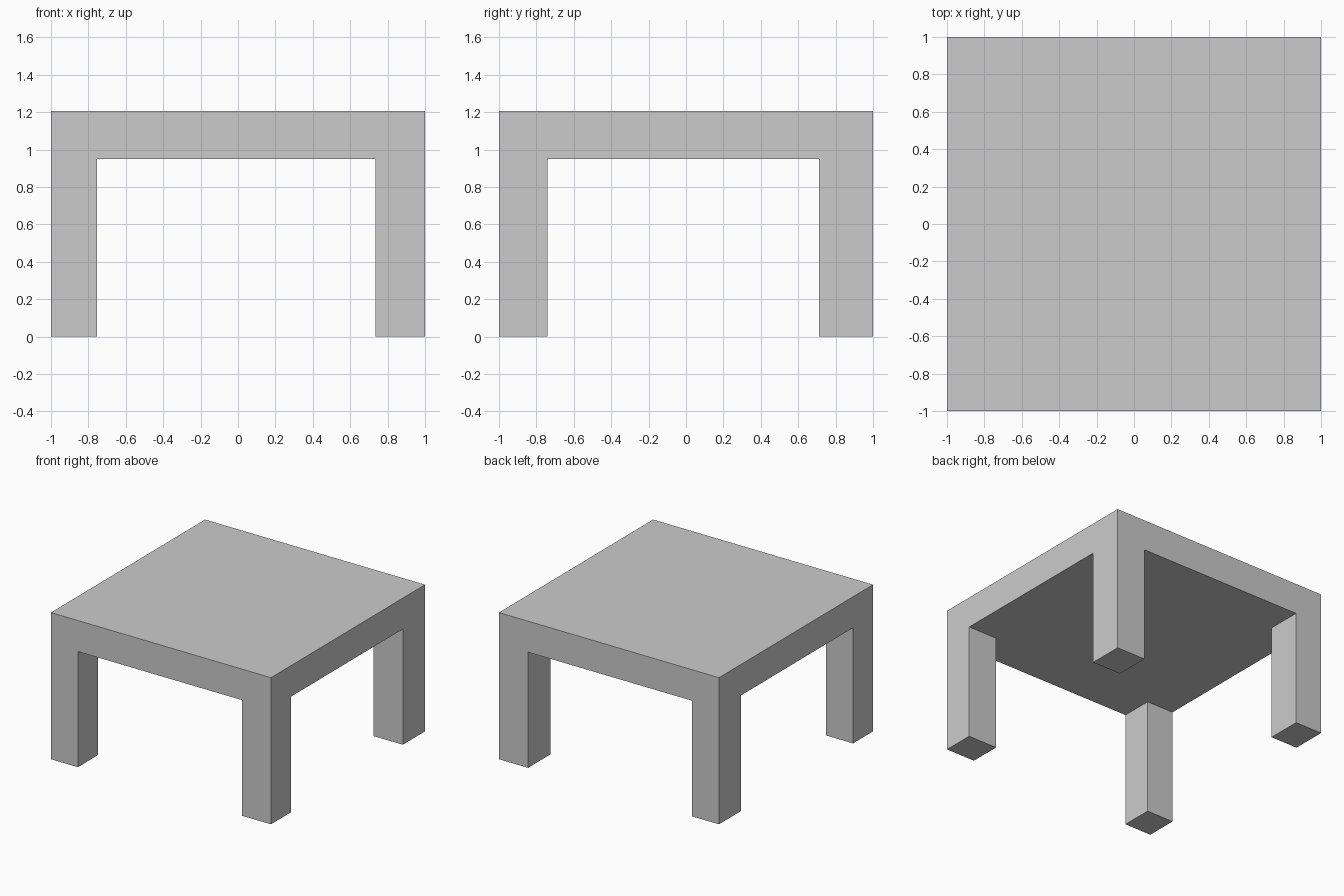
import bpy, bmesh, math
from mathutils import Matrix

if "Cube" in bpy.data.objects:
    bpy.data.objects.remove(bpy.data.objects["Cube"])

# Overall sizes: slab footprint, heights, and inner faces of the legs
TOP, UNDER = 1.205, 0.95
LEFT, RIGHT = -0.755, 0.735
FRONT, BACK = -0.74, 0.712

bm = bmesh.new()

# Table slab
thick = TOP - UNDER
bmesh.ops.create_cube(bm, size=1, matrix=Matrix.Translation((0, 0, UNDER + thick / 2))
                      @ Matrix.Diagonal((2, 2, thick, 1)))

# Score the slab along the inner faces of the legs
for co, normal in (((LEFT, 0, 0), (1, 0, 0)), ((RIGHT, 0, 0), (1, 0, 0)),
                   ((0, FRONT, 0), (0, 1, 0)), ((0, BACK, 0), (0, 1, 0))):
    bmesh.ops.bisect_plane(bm, geom=bm.verts[:] + bm.edges[:] + bm.faces[:],
                           plane_co=co, plane_no=normal)


def is_corner(face):
    c = face.calc_center_median()
    return (abs(c.z - UNDER) < 1e-4 and not LEFT < c.x < RIGHT
            and not FRONT < c.y < BACK)


# Legs: pull the four underside corners down to the floor
corners = [f for f in bm.faces if is_corner(f)]
for f in bmesh.ops.extrude_discrete_faces(bm, faces=corners)["faces"]:
    for v in f.verts:
        v.co.z = 0

# Merge coplanar faces into clean flat sides
bmesh.ops.remove_doubles(bm, verts=bm.verts[:], dist=1e-5)
bmesh.ops.dissolve_limit(bm, angle_limit=math.radians(1),
                         verts=bm.verts[:], edges=bm.edges[:])
bmesh.ops.recalc_face_normals(bm, faces=bm.faces[:])

mesh = bpy.data.meshes.new("table")
bm.to_mesh(mesh)
bm.free()
bpy.context.collection.objects.link(bpy.data.objects.new("table", mesh))
